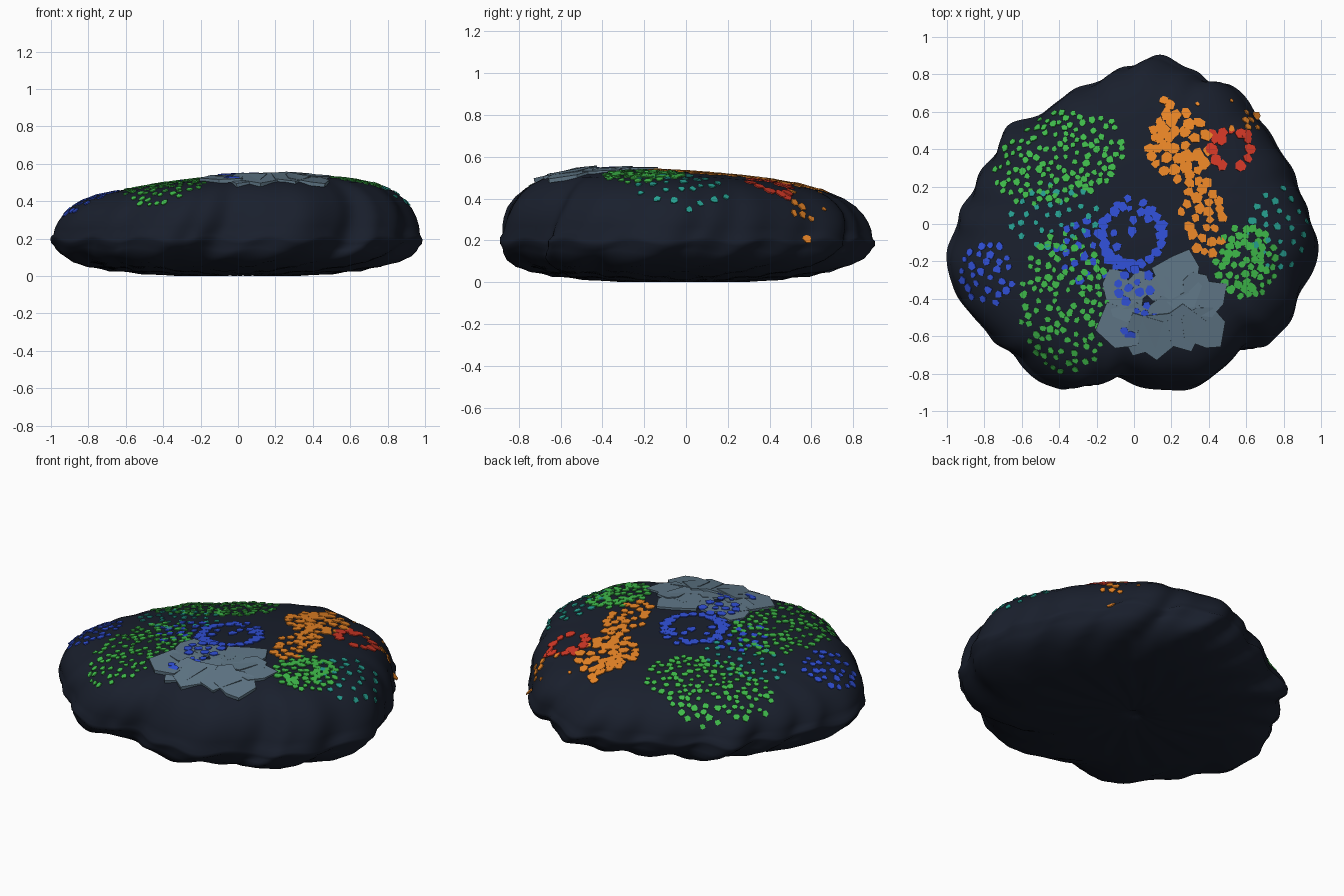
import bpy, bmesh, math, random
from mathutils import Vector
from mathutils.bvhtree import BVHTree

if "Cube" in bpy.data.objects:
    bpy.data.objects.remove(bpy.data.objects["Cube"])

random.seed(4)
TAU = math.tau
N = 288

# plan outline of the rock (seen from above)
OUT = [(.99, -.11), (.93, .05), (.88, .21), (.80, .37), (.69, .53), (.61, .66), (.51, .75), (.40, .76),
       (.32, .82), (.16, .90), (-.02, .85), (-.18, .77), (-.40, .67), (-.48, .59), (-.67, .53), (-.73, .40),
       (-.85, .21), (-.93, .05), (-1.0, -.16), (-.97, -.35), (-.86, -.49), (-.76, -.62), (-.66, -.68),
       (-.59, -.78), (-.40, -.89), (-.26, -.86), (-.10, -.82), (.16, -.89), (.35, -.87), (.48, -.76),
       (.58, -.67), (.72, -.64), (.83, -.54), (.87, -.40), (.95, -.27)]
polar = sorted((math.atan2(y, x) % TAU, math.hypot(x, y)) for x, y in OUT)
polar = [(polar[-1][0] - TAU, polar[-1][1])] + polar + [(polar[0][0] + TAU, polar[0][1])]


def outline(a):
    a %= TAU
    for (a0, r0), (a1, r1) in zip(polar, polar[1:]):
        if a0 <= a <= a1:
            t = (a - a0) / (a1 - a0)
            return r0 + (r1 - r0) * t * t * (3 - 2 * t)


raw = [outline(i * TAU / N) for i in range(N)]


def blur(w):
    return [sum(raw[(i + k) % N] for k in range(-w, w + 1)) / (2 * w + 1) for i in range(N)]


fine, soft = blur(1), blur(20)
ripple = [f - s + .006 * math.sin(23 * i * TAU / N) for i, (f, s) in enumerate(zip(fine, soft))]


def material(name, c):
    m = bpy.data.materials.new(name)
    m.diffuse_color = (*c, 1)
    m.use_nodes = True
    m.node_tree.nodes["Principled BSDF"].inputs["Base Color"].default_value = m.diffuse_color
    return m


def make(name, bm, mat):
    me = bpy.data.meshes.new(name)
    bm.normal_update()
    bm.to_mesh(me)
    ob = bpy.data.objects.new(name, me)
    bpy.context.collection.objects.link(ob)
    me.materials.append(mat)
    return ob


# rock body: lofted rings (radius fraction, height, ripple strength, twist of the folds)
RINGS = [(.04, .012, 0, .9), (.09, .003, .2, .85), (.2, 0, .4, .75), (.35, .001, .6, .6), (.55, .01, .8, .42),
         (.70, .025, 1, .3), (.81, .048, 1, .2), (.89, .073, 1, .14), (.945, .104, 1, .09), (.972, .135, 1, .05),
         (.98, .165, 1, .02), (.998, .185, 1, 0), (1.0, .205, 1, 0), (.988, .225, .95, -.02), (.985, .26, .9, -.04),
         (.973, .30, .85, -.06), (.95, .345, .8, -.08), (.91, .39, .75, -.08), (.855, .43, .65, -.08),
         (.775, .463, .5, -.08), (.66, .488, .3, -.08), (.5, .508, .15, 0), (.34, .519, 0, 0), (.17, .524, 0, 0)]
bm = bmesh.new()
loops = []
for s, z, amp, tw in RINGS:
    loop = []
    for i in range(N):
        a = i * TAU / N
        j = int(round(i + tw * N / TAU)) % N
        r = s * (soft[i] + amp * ripple[j])
        x, y = r * math.cos(a), r * math.sin(a)
        zz = z
        if z > .2:
            left = min(max((-x - .1) / .5, 0), 1)
            zz += (.035 * x - .055 * y - .02 * left) * (z - .2) / .3
        wave = 1 + math.sin(17 * (a + tw * 1.6))
        if z < .15 and s > .06:
            zz += .011 * wave * min(s, .8)
        elif .15 < z < .23:
            zz += .012 * (wave - 1)
        loop.append(bm.verts.new((x, y, max(zz, 0))))
    loops.append(loop)
for A, B in zip(loops, loops[1:]):
    for i in range(N):
        k = (i + 1) % N
        bm.faces.new((A[i], A[k], B[k], B[i]))
low, high = bm.verts.new((0, 0, .03)), bm.verts.new((0, 0, .526))
for i in range(N):
    k = (i + 1) % N
    bm.faces.new((loops[0][k], loops[0][i], low))
    bm.faces.new((loops[-1][i], loops[-1][k], high))
for f in bm.faces:
    f.smooth = True
bm.normal_update()
tree = BVHTree.FromBMesh(bm)
make("rock_body", bm, material("dark_rock", (.010, .014, .026)))
bm.free()


def chip(bm, x, y, r, lift, thick):
    """Irregular flat flake lying on the rock surface."""
    p, n, _, _ = tree.ray_cast(Vector((x, y, 2)), Vector((0, 0, -1)))
    if p is None:
        return
    u = Vector((0, 1, 0)).cross(n).normalized()
    v = n.cross(u)
    k, a0 = random.randint(5, 7), random.random() * TAU
    top, bot = [], []
    for i in range(k):
        a = a0 + (i + random.uniform(-.2, .2)) * TAU / k
        q = p + (u * math.cos(a) + v * math.sin(a)) * r * random.uniform(.8, 1.2)
        top.append(bm.verts.new(q + n * lift))
        bot.append(bm.verts.new(q + n * (lift - thick)))
    bm.faces.new(top)
    for i in range(k):
        j = (i + 1) % k
        bm.faces.new((bot[i], bot[j], top[j], top[i]))


def scatter(cx, cy, rx, ry, count, gap, tilt=0):
    """Spaced random points inside a tilted ellipse."""
    pts = []
    for _ in range(count * 12):
        a, q = random.random() * TAU, math.sqrt(random.random())
        ex, ey = rx * q * math.cos(a), ry * q * math.sin(a)
        p = (cx + ex * math.cos(tilt) - ey * math.sin(tilt), cy + ex * math.sin(tilt) + ey * math.cos(tilt))
        if all(math.dist(p, o) > gap for o in pts):
            pts.append(p)
        if len(pts) == count:
            break
    return pts


def ring(cx, cy, r, count, skip=()):
    return [(cx + r * math.cos(i * TAU / count), cy + r * math.sin(i * TAU / count))
            for i in range(count) if i not in skip]


def chips(name, mat, groups):
    bm = bmesh.new()
    for pts, r, lift, thick in groups:
        for x, y in pts:
            chip(bm, x, y, r * random.uniform(.75, 1.2), lift + random.uniform(0, .001), thick)
    make(name, bm, mat)
    bm.free()


T, L = .006, .005
# grey overlapping plates
plates = [(-.10, -.34), (.03, -.33), (.14, -.34), (.24, -.27), (.34, -.33), (.38, -.40), (-.08, -.55), (.02, -.50),
          (.04, -.60), (.13, -.60), (.15, -.47), (.26, -.44), (.27, -.55), (.38, -.55), (.25, -.36), (-.03, -.43)]
chips("grey_plates", material("slate", (.12, .19, .25)), [(plates, .105, .009, .02)])

# green colonies
chips("green_spots", material("green", (.05, .5, .07)), [
    (scatter(-.40, .35, .36, .24, 125, .032, .35), .018, L, T),
    (scatter(-.36, -.42, .25, .38, 115, .035), .018, L, T),
    (scatter(.60, -.20, .17, .19, 55, .032), .021, L, T)])

# teal colonies
chips("teal_spots", material("teal", (.02, .36, .29)), [
    (scatter(-.43, .05, .24, .18, 32, .05), .017, L, T),
    (scatter(.77, -.02, .17, .22, 27, .05), .019, L, T)])

# blue ring and clusters
chips("blue_spots", material("blue", (.03, .08, .68)), [
    (ring(-.01, -.06, .16, 20, (4, 5)), .031, L, T),
    ([(-.01, -.04)], .032, L, T),
    (scatter(.0, .08, .12, .07, 8, .05), .022, L, T),
    (scatter(-.24, -.14, .17, .17, 24, .05), .023, L, T),
    (scatter(-.78, -.26, .15, .17, 28, .04), .021, L, T),
    (scatter(.01, -.36, .10, .12, 14, .05), .024, .014, T),
    ([(-.05, -.57), (-.02, -.59), (.06, -.48), (.11, -.5)], .026, .014, T)])

# orange band and edge cluster
chips("orange_spots", material("orange", (.83, .24, .02)), [
    ([(.16, .66), (.19, .64), (.14, .52), (.12, .46)], .033, L, T),
    (scatter(.24, .42, .16, .19, 36, .045), .032, L, T),
    (scatter(.36, .05, .11, .22, 34, .042, .2), .028, L, T),
    (scatter(.64, .58, .05, .08, 10, .03), .021, L, T),
    ([(.52, .51), (.52, .66), (.34, .64)], .014, L, T)])

# red ring
chips("red_spots", material("red", (.66, .04, .02)), [
    (ring(.52, .40, .10, 12, (0, 9)), .028, L, T),
    ([(.42, .48), (.44, .34), (.41, .40), (.60, .48), (.62, .40), (.47, .45)], .03, L, T)])
